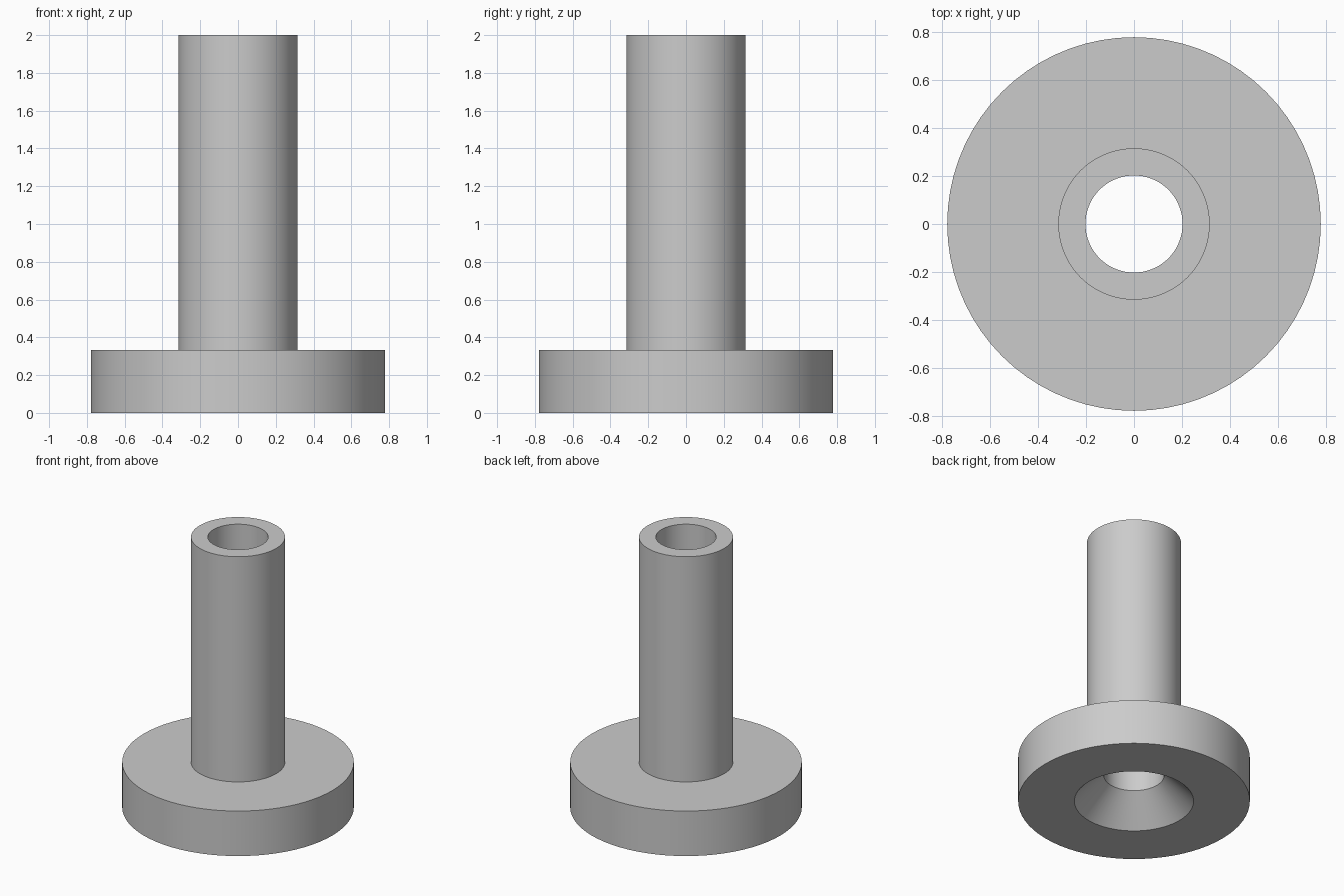
import bpy
import bmesh
from math import radians, sin, cos, tau

cube = bpy.data.objects.get("Cube")
if cube:
    bpy.data.objects.remove(cube, do_unlink=True)

SIDES = 72
BASE_R, TUBE_R, BORE_R, SINK_R = 0.777, 0.315, 0.202, 0.4
BASE_H, HEIGHT = 0.333, 2.0
SINK_H = SINK_R - BORE_R

grey = bpy.data.materials.new("plain grey")
grey.use_nodes = True
colour = (0.6, 0.6, 0.6, 1)
grey.diffuse_color = colour
grey.node_tree.nodes["Principled BSDF"].inputs["Base Color"].default_value = colour


def revolve(name, profile):
    """Turn a closed (radius, height) profile around the z axis."""
    bm = bmesh.new()
    rings = [[bm.verts.new((r * cos(tau * i / SIDES), r * sin(tau * i / SIDES), z))
              for i in range(SIDES)] for r, z in profile]
    for k, ring in enumerate(rings):
        above = rings[(k + 1) % len(rings)]
        for i in range(SIDES):
            j = (i + 1) % SIDES
            bm.faces.new((ring[i], ring[j], above[j], above[i]))
    bmesh.ops.recalc_face_normals(bm, faces=bm.faces)
    mesh = bpy.data.meshes.new(name)
    bm.to_mesh(mesh)
    bm.free()
    mesh.materials.append(grey)
    obj = bpy.data.objects.new(name, mesh)
    bpy.context.collection.objects.link(obj)
    return obj


# Flanged tube with a through bore and a countersunk underside
bushing = revolve("flanged_bushing", [
    (SINK_R, 0), (BASE_R, 0), (BASE_R, BASE_H), (TUBE_R, BASE_H),
    (TUBE_R, HEIGHT), (BORE_R, HEIGHT), (BORE_R, SINK_H)])

# Smooth round walls with crisp rims
bpy.ops.object.select_all(action='DESELECT')
bushing.select_set(True)
bpy.context.view_layer.objects.active = bushing
bpy.ops.object.shade_smooth_by_angle(angle=radians(30))
